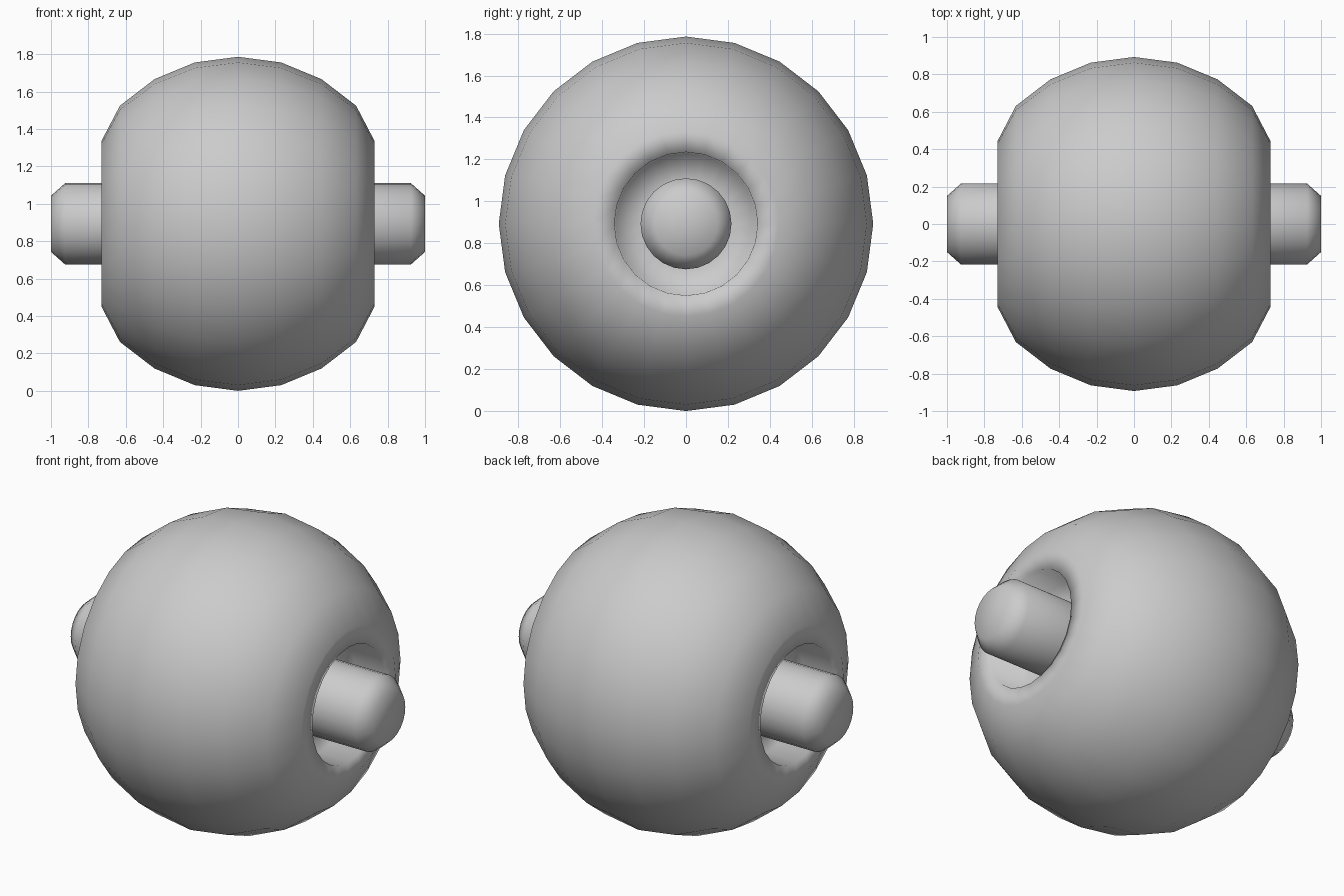
import bpy, bmesh, math

if "Cube" in bpy.data.objects:
    bpy.data.objects.remove(bpy.data.objects["Cube"])

SEG = 24
R = 0.893      # body radius, also the height of the axis


def lathe(name, half):
    """Revolve a (x, radius) half profile around the x axis, mirrored to -x."""
    profile = [(-x, r) for x, r in reversed(half) if x > 0] + half
    bm = bmesh.new()
    rings = []
    for x, r in profile:
        if r == 0:
            rings.append([bm.verts.new((x, 0, R))] * SEG)
        else:
            rings.append([bm.verts.new((x, r * math.sin(2 * math.pi * i / SEG),
                                        R + r * math.cos(2 * math.pi * i / SEG)))
                          for i in range(SEG)])
    for a, b in zip(rings, rings[1:]):
        for i in range(SEG):
            j = (i + 1) % SEG
            loop = list(dict.fromkeys((a[i], a[j], b[j], b[i])))
            bm.faces.new(loop).smooth = True
    bmesh.ops.recalc_face_normals(bm, faces=bm.faces)
    mesh = bpy.data.meshes.new(name)
    bm.to_mesh(mesh)
    bm.free()
    obj = bpy.data.objects.new(name, mesh)
    bpy.context.collection.objects.link(obj)
    return obj


# Ball: 15 degree rings, flattened sides, recessed socket around the axle
ball = [(R * math.sin(math.radians(a)), R * math.cos(math.radians(a)))
        for a in (0, 15, 30, 45)]
ball += [(0.73, 0.443), (0.73, 0.342), (0.54, 0.335), (0.53, 0.2), (0.53, 0)]
lathe("ball_body", ball)

# Axle: through pin with chamfered ends
lathe("axle", [(0.53, 0.217), (0.925, 0.217), (1.0, 0.15), (1.0, 0)])
